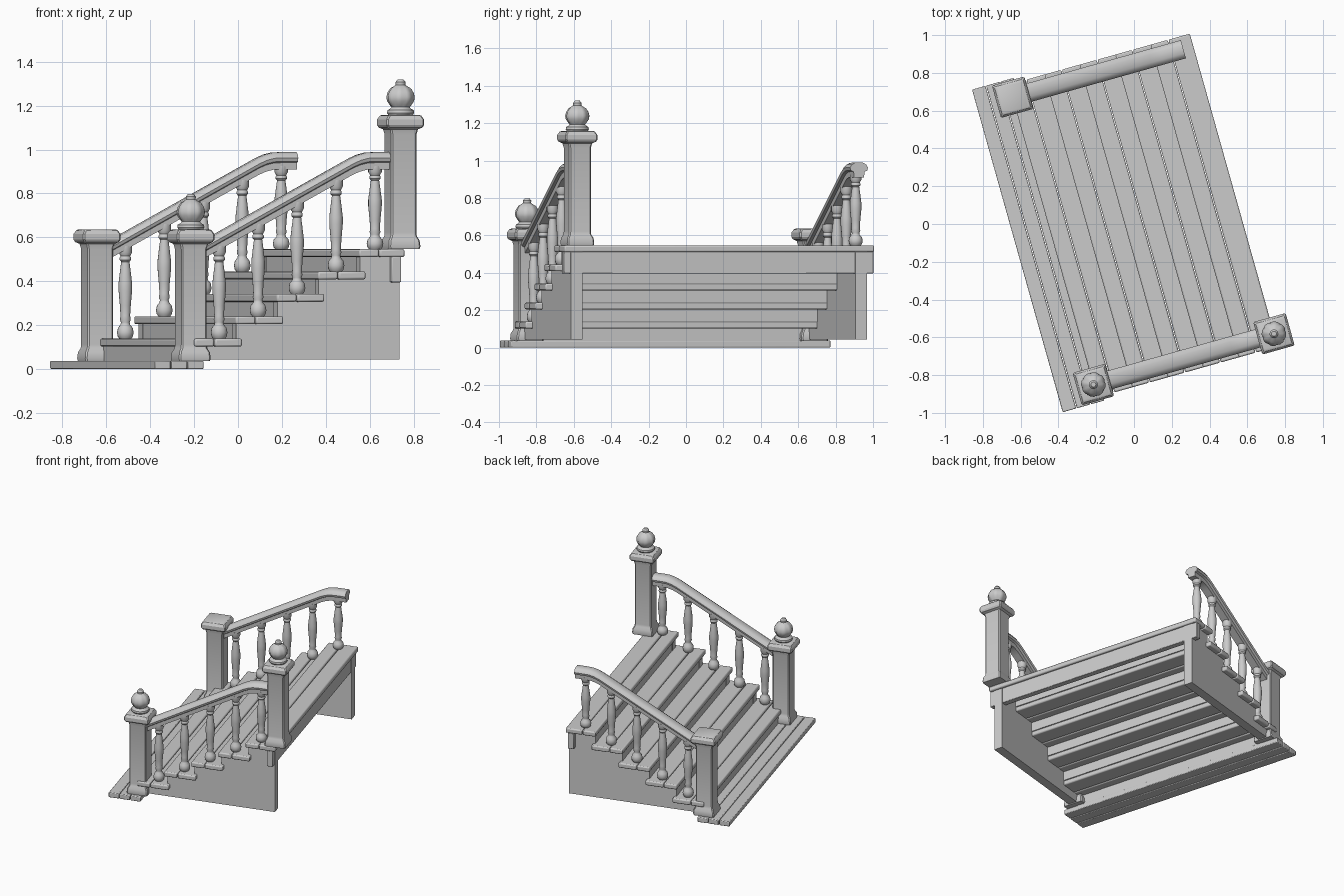
import bpy, bmesh
from math import sin, cos, pi, radians
from mathutils import Matrix

old = bpy.data.objects.get("Cube")
if old:
    bpy.data.objects.remove(old, do_unlink=True)

TURN = Matrix.Rotation(radians(15.7), 4, 'Z')   # the flight stands turned on the ground
MID = 0.03                                      # centre line of the flight
RUN, RISE, THICK = 0.195, 0.102, 0.036
FRONT, FIRST = -0.438, 0.138                    # nose and top height of the first tread
SIDES = {"right": MID - 0.79, "left": MID + 0.79}

stone = bpy.data.materials.new("plain_grey")
stone.use_nodes = True
GREY = (0.6, 0.6, 0.6, 1)
stone.diffuse_color = GREY
stone.node_tree.nodes["Principled BSDF"].inputs["Base Color"].default_value = GREY


def finish(name, bm, bevel=0, angle=35):
    """Turn a bmesh into a shaded object."""
    bmesh.ops.recalc_face_normals(bm, faces=bm.faces)
    bm.transform(TURN)
    mesh = bpy.data.meshes.new(name)
    bm.to_mesh(mesh)
    bm.free()
    mesh.materials.append(stone)
    ob = bpy.data.objects.new(name, mesh)
    bpy.context.collection.objects.link(ob)
    if bevel:
        mod = ob.modifiers.new("soft_edges", 'BEVEL')
        mod.width, mod.segments = bevel, 2
    bpy.ops.object.select_all(action='DESELECT')
    ob.select_set(True)
    bpy.context.view_layer.objects.active = ob
    bpy.ops.object.shade_smooth_by_angle(angle=radians(angle))
    return ob


def box(name, x0, x1, y0, y1, z0, z1, bevel=0):
    bm = bmesh.new()
    bmesh.ops.create_cube(bm, size=1)
    bm.transform(Matrix.Translation(((x0 + x1) / 2, (y0 + y1) / 2, (z0 + z1) / 2))
                 @ Matrix.Diagonal((x1 - x0, y1 - y0, z1 - z0, 1)))
    return finish(name, bm, bevel)


def skin(bm, rings):
    """Bridge closed rings of points and cap both ends."""
    loops = [[bm.verts.new(p) for p in ring] for ring in rings]
    n = len(loops[0])
    for a, b in zip(loops, loops[1:]):
        for i in range(n):
            j = (i + 1) % n
            bm.faces.new((a[i], a[j], b[j], b[i]))
    bm.faces.new(loops[0])
    bm.faces.new(loops[-1])


def lathe(name, x, y, z, profile, sides=16, groove=None):
    """Turned part; groove gives the profile levels that carry ribs."""
    bm = bmesh.new()
    rings = []
    for k, (r, h) in enumerate(profile):
        ring = []
        for i in range(sides):
            cut = 0.93 if groove and k in groove and i % 4 == 0 else 1
            a = 2 * pi * i / sides
            ring.append((x + r * cut * cos(a), y + r * cut * sin(a), z + h))
        rings.append(ring)
    skin(bm, rings)
    return finish(name, bm)


def post(name, x, y, z, top):
    """Square newel post with a moulded foot and a flared cap."""
    profile = [(.072, z), (.075, z + .012), (.072, z + .04), (.062, z + .058), (.06, z + .075),
               (.06, top - .09), (.066, top - .066), (.082, top - .058), (.089, top - .046),
               (.089, top - .022), (.078, top - .004), (.07, top)]
    bm = bmesh.new()
    rings = []
    for w, h in profile:
        c = w - 0.007
        rings.append([(x + sx, y + sy, h) for sx, sy in
                      ((w, -c), (w, c), (c, w), (-c, w), (-w, c), (-w, -c), (-c, -w), (c, -w))])
    skin(bm, rings)
    return finish(name, bm, angle=30)


# Ground planks
for i in range(3):
    x = FRONT - RUN + i * 0.078
    box(f"ground_plank_{i + 1}", x, x + 0.074, MID - 0.887, MID + 0.887, 0, 0.037, 0.005)

# Treads of two planks each, with risers below
for i in range(5):
    x, z = FRONT + i * RUN, FIRST + i * RISE
    end = x + RUN + (0.03 if i < 4 else 0.02)
    for k, (a, b) in enumerate(((x, x + 0.093), (x + 0.097, end))):
        box(f"tread_{i + 1}_plank_{k + 1}", a, b, MID - 0.86, MID + 0.86, z - THICK, z, 0.008)
    box(f"riser_{i + 1}", x + 0.014, x + 0.034, MID - 0.77, MID + 0.77,
        z - RISE - 0.002, z - THICK + 0.002)

# Fascia board under the top tread
box("back_fascia", 0.497, 0.54, MID - 0.86, MID + 0.86, 0.395, 0.512, 0.004)

# Stepped side walls
for side, y in SIDES.items():
    outline = [(0.543, 0.042), (FRONT + 0.012, 0.042)]
    for i in range(5):
        z = FIRST + i * RISE - THICK + 0.002
        x = FRONT + 0.012 + i * RUN
        outline += [(x, z), (x + RUN if i < 4 else 0.543, z)]
    bm = bmesh.new()
    skin(bm, [[(x, y + off, z) for x, z in outline] for off in (-0.032, 0.032)])
    finish(f"{side}_side_wall", bm)

# Handrails
RAIL = [(.022, 0), (.04, -.01), (.05, -.026), (.045, -.042), (.03, -.048), (.028, -.078)]
PATH = [(-.4, .572), (.32, .962), (.355, .977), (.39, .986), (.43, .988), (.502, .988)]
section = RAIL + [(-w, d) for w, d in reversed(RAIL)]
for side, y in SIDES.items():
    bm = bmesh.new()
    skin(bm, [[(x, y + w, z + d) for w, d in section] for x, z in PATH])
    finish(f"{side}_handrail", bm)

# Balusters, one on each tread
TURNED = [(.026, 0), (.035, .03), (.038, .07), (.034, .12), (.022, .155), (.02, .18), (.025, .21),
          (.022, .25), (.025, .36), (.031, .52), (.031, .6), (.024, .74), (.019, .83), (.026, .85),
          (.026, .875), (.022, .89), (.031, .93), (.031, 1)]
for side, y in SIDES.items():
    for i in range(5):
        x, z = -0.303 + i * 0.1845, FIRST + i * RISE
        top = min(0.572 + (x + 0.4) * 0.542, 0.988) - 0.062
        lathe(f"{side}_baluster_{i + 1}", x, y, z - 0.002,
              [(r, h * (top - z)) for r, h in TURNED])

# Newel posts, with ribbed finials on the right-hand pair
post("left_lower_post", -0.437, SIDES["left"], 0.036, 0.636)
FINIAL = [(.056, 0), (.062, .01), (.06, .022), (.046, .03), (.042, .036), (.05, .046), (.062, .064),
          (.065, .082), (.06, .102), (.047, .122), (.028, .133), (.022, .138), (.023, .15), (.013, .163)]
for name, x, z, top in (("lower", -0.437, 0.036, 0.636), ("upper", 0.556, 0.546, 1.158)):
    post(f"right_{name}_post", x, SIDES["right"], z, top)
    lathe(f"right_{name}_finial", x, SIDES["right"], top - 0.001, FINIAL, 32, range(5, 11))
